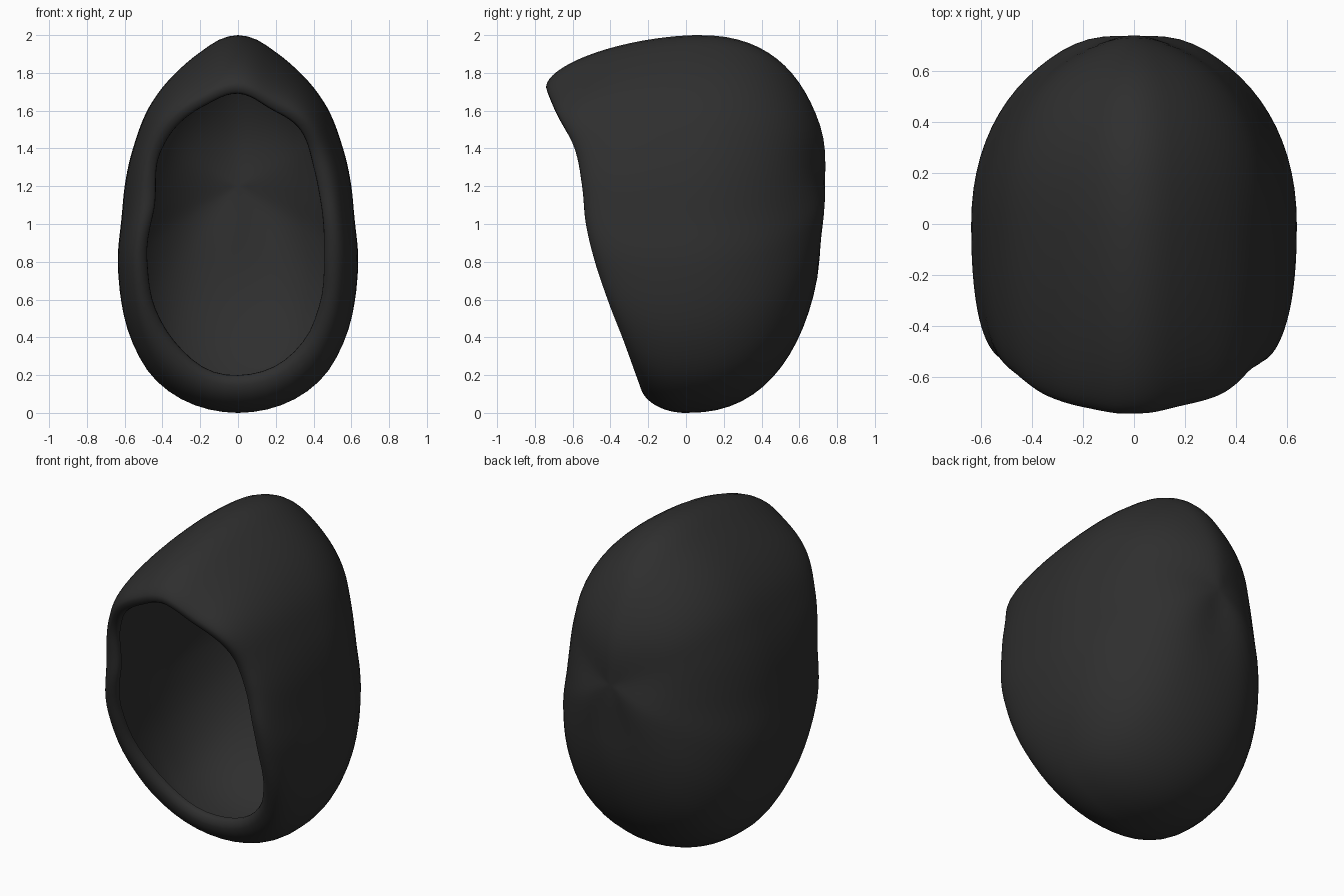
import bpy, bmesh
from math import sin, cos, pi, atan2, hypot, radians, exp

if "Cube" in bpy.data.objects:
    bpy.data.objects.remove(bpy.data.objects["Cube"])

SEGMENTS, STEPS = 96, 18
MID_Z, BACK_Y, WALL = 1.2, 0.735, 0.04

# Half outline of the shell (x, z), bottom to top
SHELL = [(0, 0), (.18, .025), (.33, .09), (.46, .2), (.57, .4), (.62, .6), (.635, .75),
         (.62, 1), (.6, 1.2), (.55, 1.42), (.47, 1.62), (.33, 1.8), (.2, 1.91), (.09, 1.98), (0, 2)]
# Face opening (x, z), anticlockwise from the bottom
OPENING = [(0, .2), (.2, .25), (.36, .4), (.43, .57), (.455, .85), (.44, 1.1), (.4, 1.3), (.32, 1.51),
           (.17, 1.61), (0, 1.69), (-.17, 1.63), (-.34, 1.5), (-.41, 1.38), (-.44, 1.1), (-.48, .8),
           (-.44, .56), (-.32, .36), (-.16, .23)]
# Depth of the front edge (z, y)
EDGE = [(.15, -.24), (.4, -.33), (.6, -.41), (.8, -.48), (1, -.53), (1.2, -.55), (1.4, -.59),
        (1.6, -.69), (1.72, -.74)]


def smooth_lookup(table, x):
    """Cubic interpolation through sorted (x, value) pairs."""
    x = min(max(x, table[0][0]), table[-1][0])
    i = max(k for k in range(len(table) - 1) if table[k][0] <= x)

    def slope(k):
        a, b = table[max(k - 1, 0)], table[min(k + 1, len(table) - 1)]
        return (b[1] - a[1]) / (b[0] - a[0])
    (x0, y0), (x1, y1) = table[i], table[i + 1]
    w = x1 - x0
    t = (x - x0) / w
    return ((1 + 2 * t) * (1 - t) ** 2 * y0 + t * (1 - t) ** 2 * w * slope(i)
            + t * t * (3 - 2 * t) * y1 + t * t * (t - 1) * w * slope(i + 1))


def polar(points):
    """Turn a closed outline into a wrapped table of (angle, radius)."""
    ring = sorted((atan2(z - MID_Z, x), hypot(x, z - MID_Z)) for x, z in points)
    return [(a + turn * 2 * pi, r) for turn in (-1, 0, 1) for a, r in ring]


shell = polar(SHELL + [(-x, z) for x, z in SHELL[1:-1]])
opening = polar(OPENING)


def meridian(a):
    """Points from the outer back, round the lip, to the inner back."""
    up = sin(a)
    big, hole = smooth_lookup(shell, a), smooth_lookup(opening, a)
    lip = min(hole + .04, big * .97)
    edge = smooth_lookup(EDGE, MID_Z + lip * up)
    crown = .06 * max(up, 0)
    p_back = 2 + .35 * up * up
    p_front = 2.4 - (.7 if up > 0 else .4) * up * up

    def half(front, start, full, back):
        pts = []
        for k in range(1, STEPS + 1):          # back pole to widest ring
            t = pi / 2 * k / STEPS
            r = full * sin(t) ** (2 / p_back)
            y = crown + (back - crown) * cos(t) ** (2 / p_back)
            pucker = .012 * cos(3 * a + pi / 2) * exp(-((r - .25) / .16) ** 2)
            pts.append((r, y + pucker))
        for k in range(STEPS - 1, -1, -1):     # widest ring to front edge
            t = pi / 2 * k / STEPS
            r = start + (full - start) * sin(t) ** (2 / p_front)
            pts.append((r, crown + (front - crown) * cos(t) ** (2 / p_front)))
        return pts

    outer = half(edge, lip, big, BACK_Y)
    inner = half(edge + .04, hole, big - WALL, BACK_Y - WALL)
    roll = [(hole + .012, edge + .008), (hole + .002, edge + .022)]
    return [(r * cos(a), y, MID_Z + r * up) for r, y in outer + roll + inner[::-1]]


# Hood: one closed skin with an outside, a rolled lip and a lining
bm = bmesh.new()
columns = [[bm.verts.new(p) for p in meridian(-pi + 2 * pi * i / SEGMENTS)] for i in range(SEGMENTS)]
outer_pole = bm.verts.new((0, BACK_Y, MID_Z))
inner_pole = bm.verts.new((0, BACK_Y - WALL, MID_Z))
for i, col in enumerate(columns):
    nxt = columns[(i + 1) % SEGMENTS]
    bm.faces.new((outer_pole, col[0], nxt[0]))
    bm.faces.new((inner_pole, nxt[-1], col[-1]))
    for k in range(len(col) - 1):
        bm.faces.new((col[k], col[k + 1], nxt[k + 1], nxt[k]))
bmesh.ops.recalc_face_normals(bm, faces=bm.faces)
mesh = bpy.data.meshes.new("hood")
bm.to_mesh(mesh)
bm.free()
hood = bpy.data.objects.new("hood", mesh)
bpy.context.collection.objects.link(hood)

# Charcoal cloth
cloth = bpy.data.materials.new("charcoal_cloth")
cloth.use_nodes = True
colour = (.028, .028, .028, 1)
cloth.diffuse_color = colour
cloth.node_tree.nodes["Principled BSDF"].inputs["Base Color"].default_value = colour
mesh.materials.append(cloth)

bpy.ops.object.select_all(action="DESELECT")
hood.select_set(True)
bpy.context.view_layer.objects.active = hood
bpy.ops.object.shade_smooth_by_angle(angle=radians(60))
